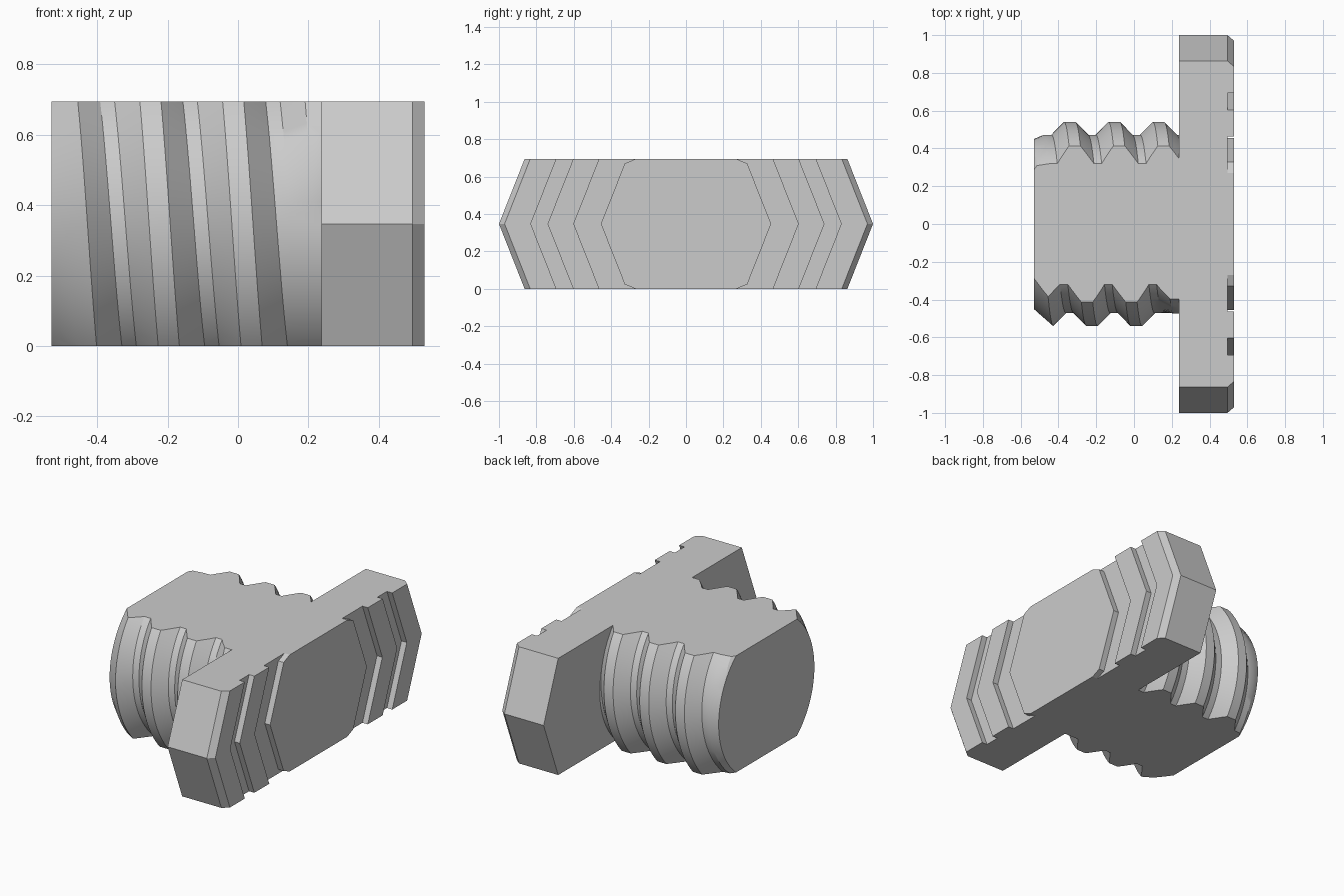
import bpy, bmesh, math

if "Cube" in bpy.data.objects:
    bpy.data.objects.remove(bpy.data.objects["Cube"], do_unlink=True)

HEIGHT = 0.694
MID = HEIGHT / 2
BACK, FLOOR, FACE = 0.237, 0.495, 0.53      # head depths along x
END = -0.53                                 # free end of the shank
ROOT, CREST, PITCH = 0.472, 0.54, 0.235

grey = bpy.data.materials.new("light grey")
grey.use_nodes = True
grey.diffuse_color = (0.6, 0.6, 0.6, 1)
grey.node_tree.nodes["Principled BSDF"].inputs["Base Color"].default_value = (0.6, 0.6, 0.6, 1)


def finish(bm, name):
    bmesh.ops.recalc_face_normals(bm, faces=bm.faces)
    mesh = bpy.data.meshes.new(name)
    bm.to_mesh(mesh)
    bm.free()
    mesh.materials.append(grey)
    obj = bpy.data.objects.new(name, mesh)
    bpy.context.collection.objects.link(obj)
    return obj


# Grooved head: one profile swept through height levels in a chevron
def head_profile(z):
    shift = 0.137 * abs(z - MID) / MID
    panel = 0.27 if z in (0, HEIGHT) else 0.455 - shift
    half = [(FACE, panel), (FLOOR, panel)]
    for x, y in ((FLOOR, 0.60), (FACE, 0.60), (FACE, 0.74), (FLOOR, 0.74),
                 (FLOOR, 0.83), (FACE, 0.83), (FACE, 0.97), (FLOOR, 1.0), (BACK, 1.0)):
        half.append((x, y - shift))
    return half + [(x, -y) for x, y in reversed(half)]


bm = bmesh.new()
levels = [[bm.verts.new((x, y, z)) for x, y in head_profile(z)]
          for z in (0, 0.024, MID, HEIGHT - 0.024, HEIGHT)]
for low, high in zip(levels, levels[1:]):
    for i in range(len(low)):
        j = (i + 1) % len(low)
        bm.faces.new((low[i], low[j], high[j], high[i]))
bm.faces.new(levels[0])
bm.faces.new(levels[-1])
finish(bm, "grooved_head")


# Threaded shank: helical ridge with tapered start and run-out
def radius(x, turn):
    r = ROOT
    for k in range(-2, 5):
        centre = -0.34 + PITCH * (k + turn)
        fade = min(1, max(0, (centre + 0.57) / 0.08), max(0, (0.245 - centre) / 0.03))
        ridge = min(1, max(0, (0.097 - abs(x - centre)) / 0.067))
        r = max(r, ROOT + (CREST - ROOT) * ridge * fade)
    return min(r, 0.45 + 0.9 * (x - END))


bm = bmesh.new()
STEPS = 96
columns = []
for s in range(STEPS + 1):
    turn = s / STEPS
    angle = math.tau * turn
    column = []
    for k in range(-3, 6):
        for offset in (-0.097, -0.03, 0.03, 0.097):
            x = -0.34 + PITCH * (k + turn) + offset
            x = min(BACK, max(END, x))
            r = radius(x, turn)
            column.append(bm.verts.new((x, r * math.cos(angle), MID + r * math.sin(angle))))
    columns.append(column)
for a, b in zip(columns, columns[1:]):
    for i in range(len(a) - 1):
        bm.faces.new((a[i], a[i + 1], b[i + 1], b[i]))
bmesh.ops.remove_doubles(bm, verts=bm.verts, dist=0.0005)
bmesh.ops.holes_fill(bm, edges=[e for e in bm.edges if e.is_boundary], sides=0)

# Flat top and bottom cuts through the shank
for z, normal in ((0, -1), (HEIGHT, 1)):
    bmesh.ops.bisect_plane(bm, geom=bm.verts[:] + bm.edges[:] + bm.faces[:], dist=1e-5,
                           plane_co=(0, 0, z), plane_no=(0, 0, normal), clear_outer=True)
    bmesh.ops.holes_fill(bm, edges=[e for e in bm.edges if e.is_boundary], sides=0)
shank = finish(bm, "threaded_shank")

bpy.ops.object.select_all(action="DESELECT")
shank.select_set(True)
bpy.context.view_layer.objects.active = shank
bpy.ops.object.shade_smooth_by_angle(angle=math.radians(30))
